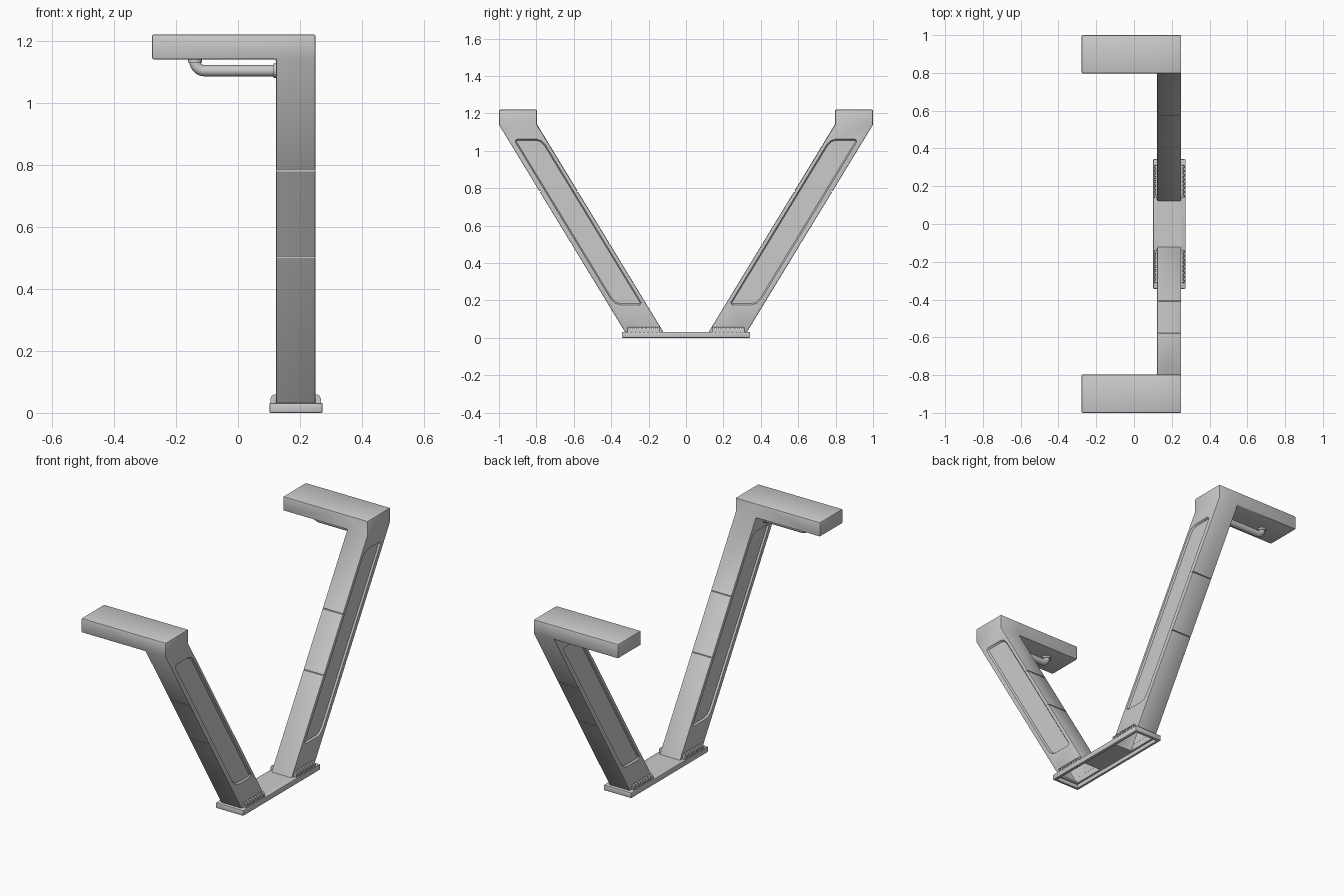
import bpy, bmesh, math
from mathutils import Matrix, Vector

if "Cube" in bpy.data.objects:
    bpy.data.objects.remove(bpy.data.objects["Cube"])

X0, X1 = 0.122, 0.25          # leg side planes
Z_FOOT, Z_KINK, Z_TOP = 0.03, 1.14, 1.22
IN0, IN1, OUT0, OUT1 = 0.12, 0.797, 0.325, 1.0   # leg y at foot / kink


def y_at(z, a, b):
    return a + (b - a) * (z - Z_FOOT) / (Z_KINK - Z_FOOT)


def make(name, bm):
    bmesh.ops.recalc_face_normals(bm, faces=bm.faces)
    me = bpy.data.meshes.new(name)
    bm.to_mesh(me)
    bm.free()
    ob = bpy.data.objects.new(name, me)
    bpy.context.collection.objects.link(ob)
    return ob


def activate(ob):
    bpy.ops.object.select_all(action='DESELECT')
    ob.select_set(True)
    bpy.context.view_layer.objects.active = ob


def apply_all(ob):
    activate(ob)
    for m in list(ob.modifiers):
        bpy.ops.object.modifier_apply(modifier=m.name)


def smooth(ob):
    activate(ob)
    bpy.ops.object.shade_smooth_by_angle(angle=math.radians(35))


def mirror_y(ob):
    m = ob.modifiers.new("Mirror", 'MIRROR')
    m.use_axis = (False, True, False)
    m.use_mirror_merge = False


def bevel(ob, width, segs=2):
    m = ob.modifiers.new("Bevel", 'BEVEL')
    m.width, m.segments = width, segs
    m.limit_method, m.angle_limit = 'ANGLE', math.radians(40)


def cut(ob, cutter):
    m = ob.modifiers.new("Cut", 'BOOLEAN')
    m.operation, m.object, m.solver = 'DIFFERENCE', cutter, 'EXACT'
    apply_all(ob)
    bpy.data.objects.remove(cutter)


def add_box(bm, x0, x1, y0, y1, z0, z1):
    mat = Matrix.Translation(((x0 + x1) / 2, (y0 + y1) / 2, (z0 + z1) / 2))
    bmesh.ops.create_cube(bm, size=1, matrix=mat @ Matrix.Diagonal((x1 - x0, y1 - y0, z1 - z0, 1)))


def add_loft(bm, loops):
    """Closed solid through equal-length loops of points."""
    rings = [[bm.verts.new(p) for p in lp] for lp in loops]
    for a, b in zip(rings, rings[1:]):
        for i in range(len(a)):
            j = (i + 1) % len(a)
            bm.faces.new((a[i], a[j], b[j], b[i]))
    bm.faces.new(rings[0])
    bm.faces.new(rings[-1][::-1])


# slanted leg with the horizontal arm extruded from its head
bm = bmesh.new()
yz = [(IN0, Z_FOOT), (OUT0, Z_FOOT), (OUT1, Z_KINK), (OUT1, Z_TOP), (IN1, Z_TOP), (IN1, Z_KINK)]
left = [bm.verts.new((X0, y, z)) for y, z in yz]
right = [bm.verts.new((X1, y, z)) for y, z in yz]
tip = [bm.verts.new((-0.277, *yz[i])) for i in (2, 3, 4, 5)]
for i in range(6):
    j = (i + 1) % 6
    bm.faces.new((left[i], left[j], right[j], right[i]))
bm.faces.new([left[i] for i in (0, 1, 2, 5)])
bm.faces.new([right[i] for i in (0, 1, 2, 5)])
bm.faces.new([right[i] for i in (2, 3, 4, 5)])
head = [left[i] for i in (2, 3, 4, 5)]
for i in range(4):
    j = (i + 1) % 4
    bm.faces.new((head[i], head[j], tip[j], tip[i]))
bm.faces.new(tip)
leg = make("leg_and_arm", bm)
bevel(leg, 0.005)

# recessed side panels and seam grooves
bm = bmesh.new()
panel = [(0.238, 0.187), (0.246, 0.177), (0.35, 0.177), (0.378, 0.184), (0.402, 0.207),
         (0.912, 1.046), (0.912, 1.057), (0.902, 1.063), (0.80, 1.063), (0.772, 1.054), (0.75, 1.03)]
c = Vector((0.575, 0.62))
shrunk = []
for k, p in enumerate(panel):
    a, q, b = Vector(panel[k - 1]), Vector(p), Vector(panel[(k + 1) % len(panel)])
    n = ((b - q).normalized() + (q - a).normalized()).normalized()
    shrunk.append(q + Vector((-n.y, n.x)) * 0.007)
for x, s in ((X0, 1), (X1, -1)):
    add_loft(bm, [[(x - s * 0.01, *p) for p in panel],
                  [(x, *p) for p in panel],
                  [(x + s * 0.009, *p) for p in shrunk]])
for z in (0.502, 0.782):
    for a, b in ((IN0, IN1), (OUT0, OUT1)):
        y = y_at(z, a, b)
        add_box(bm, X0 - 0.02, X1 + 0.02, y - 0.006, y + 0.006, z - 0.003, z + 0.003)
cut(leg, make("recess_cutter", bm))

# leg is an open shell at the foot
bm = bmesh.new()
bm.from_mesh(leg.data)
bmesh.ops.delete(bm, geom=[f for f in bm.faces if f.normal.z < -0.9 and f.calc_center_median().z < 0.035],
                 context='FACES')
bm.to_mesh(leg.data)
bm.free()
smooth(leg)
mirror_y(leg)

# base plate, hollow underneath and open into the legs
bm = bmesh.new()
add_box(bm, 0.101, 0.273, -0.343, 0.343, 0, 0.032)
base = make("base_plate", bm)
bevel(base, 0.005)
bm = bmesh.new()
add_box(bm, 0.117, 0.257, -0.327, 0.327, -0.02, 0.022)
cut(base, make("base_cutter", bm))
for s in (1, -1):
    bm = bmesh.new()
    add_box(bm, X0 + 0.006, X1 - 0.006, s * 0.222 - 0.094, s * 0.222 + 0.094, 0.01, 0.05)
    cut(base, make("leg_opening_cutter", bm))
smooth(base)

# ribbed brackets along both sides of each foot
bm = bmesh.new()
for x, s in ((X0, -1), (X1, 1)):
    def rib(y0, y1, d, h):
        prof = [(-0.004, 0.03), (d, 0.03), (d, h - 0.012), (d - 0.005, h - 0.003), (d - 0.01, h), (-0.004, h)]
        add_loft(bm, [[(x + s * u, y, z) for u, z in prof] for y in (y0, y1)])
    rib(0.145, 0.312, 0.011, 0.055)
    for i in range(8):
        rib(0.141 + i * 0.0222, 0.153 + i * 0.0222, 0.017, 0.059)
mirror_y(make("foot_brackets", bm))

# bent pipe grip under the arm
R, PX, PY, PZ, BEND = 0.018, -0.139, 0.885, 1.103, 0.032
path = [(X0 + 0.004, PZ, 0.0)]
for i in range(9):
    t = math.pi / 2 * i / 8
    path.append((PX + BEND - BEND * math.sin(t), PZ + BEND - BEND * math.cos(t), t))
path.append((PX, Z_KINK + 0.003, math.pi / 2))
bm = bmesh.new()
loops = []
for px, pz, t in path:
    loop = []
    for k in range(20):
        a = 2 * math.pi * k / 20
        u = R * math.cos(a)
        loop.append((px + u * math.sin(t), PY + R * math.sin(a), pz + u * math.cos(t)))
    loops.append(loop)
add_loft(bm, loops)
# end collars
for loc, rot in (((X0 - 0.002, PY, PZ), Matrix.Rotation(math.pi / 2, 4, 'Y')),
                 ((PX, PY, Z_KINK - 0.004), Matrix.Identity(4))):
    bmesh.ops.create_cone(bm, cap_ends=True, segments=20, radius1=0.023, radius2=0.023,
                          depth=0.012, matrix=Matrix.Translation(loc) @ rot)
grip = make("grip_pipe", bm)
smooth(grip)
mirror_y(grip)
